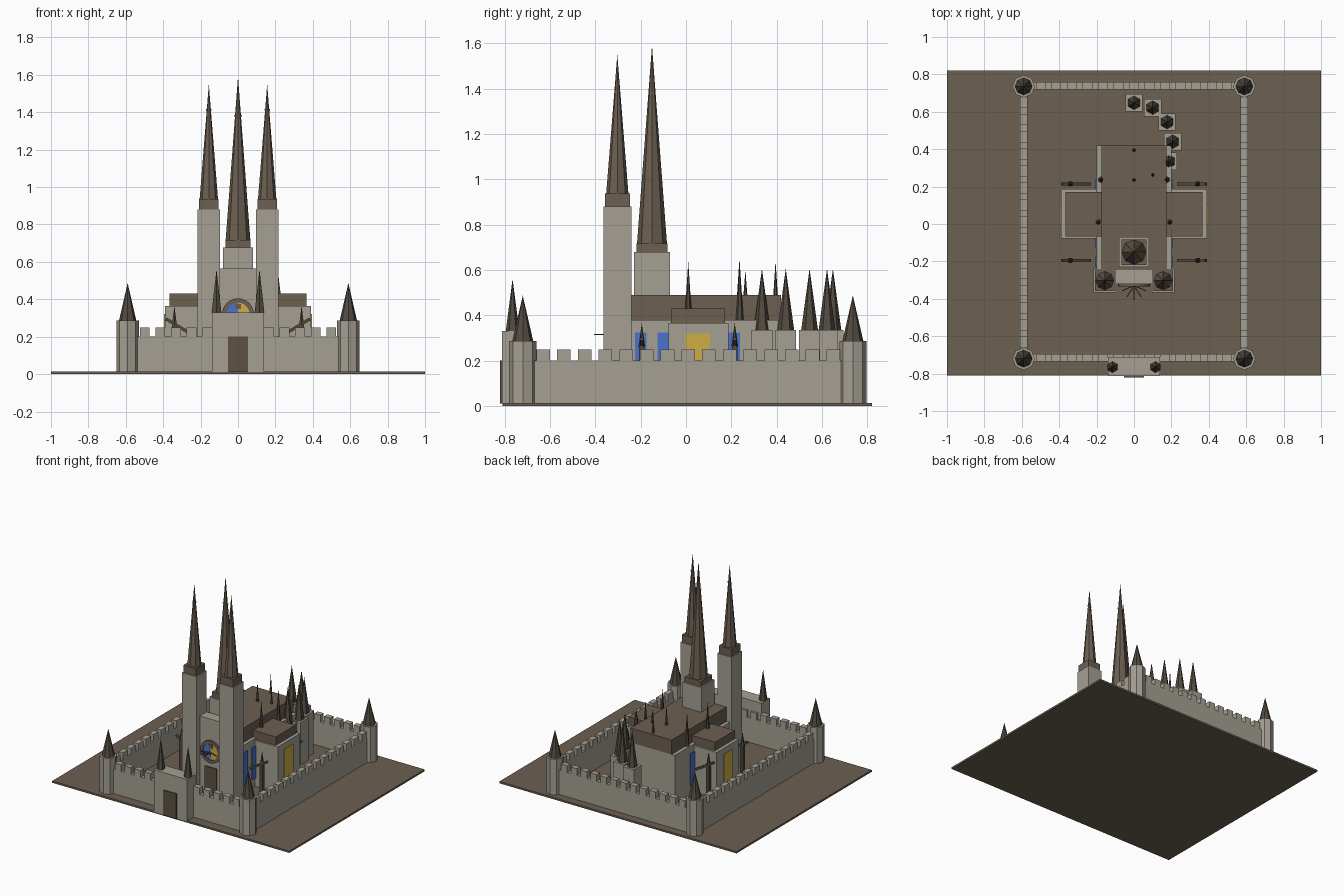
import bpy, math
from mathutils import Vector

if "Cube" in bpy.data.objects:
    bpy.data.objects.remove(bpy.data.objects["Cube"])


def material(name, rgb):
    m = bpy.data.materials.new(name)
    m.diffuse_color = (*rgb, 1)
    m.use_nodes = True
    m.node_tree.nodes["Principled BSDF"].inputs["Base Color"].default_value = m.diffuse_color
    return m


STONE = material("pale stone", (0.376, 0.352, 0.296))
ROOF = material("brown roof", (0.15, 0.115, 0.083))
SLATE = material("dark slate", (0.085, 0.07, 0.052))
WOOD = material("dark wood", (0.11, 0.085, 0.055))
BLUE = material("blue glass", (0.07, 0.17, 0.6))
GOLD = material("gold glass", (0.62, 0.42, 0.06))


def finish(name, mat):
    ob = bpy.context.object
    ob.name = name
    ob.data.materials.append(mat)
    return ob


def box(name, x0, x1, y0, y1, z0, z1, mat):
    bpy.ops.mesh.primitive_cube_add(size=1, location=((x0 + x1) / 2, (y0 + y1) / 2, (z0 + z1) / 2))
    ob = finish(name, mat)
    ob.scale = (x1 - x0, y1 - y0, z1 - z0)
    return ob


def block(name, x, y, hx, hy, z0, z1, mat):
    return box(name, x - hx, x + hx, y - hy, y + hy, z0, z1, mat)


def cone(name, x, y, z0, z1, r, sides, mat, r2=0.0):
    bpy.ops.mesh.primitive_cone_add(vertices=sides, radius1=r, radius2=r2, depth=z1 - z0,
                                    location=(x, y, (z0 + z1) / 2))
    return finish(name, mat)


def bar(name, a, b, w, mat):
    a, b = Vector(a), Vector(b)
    bpy.ops.mesh.primitive_cube_add(size=1, location=(a + b) / 2)
    ob = finish(name, mat)
    ob.scale = (w, w, (b - a).length)
    ob.rotation_euler = (b - a).to_track_quat('Z', 'Y').to_euler()
    return ob


def arc_plate(name, r0, r1, a0, a1, y0, y1, zc, mat, n=12):
    """Ring sector standing in the xz plane."""
    verts, faces = [], []
    for i in range(n + 1):
        a = a0 + (a1 - a0) * i / n
        for r, y in ((r0, y0), (r1, y0), (r1, y1), (r0, y1)):
            verts.append((r * math.cos(a), y, zc + r * math.sin(a)))
    for i in range(n):
        for k in range(4):
            p, q = i * 4 + k, i * 4 + (k + 1) % 4
            faces.append((p, q, q + 4, p + 4))
    faces += [(3, 2, 1, 0), (4 * n, 4 * n + 1, 4 * n + 2, 4 * n + 3)]
    me = bpy.data.meshes.new(name)
    me.from_pydata(verts, [], faces)
    me.materials.append(mat)
    ob = bpy.data.objects.new(name, me)
    bpy.context.collection.objects.link(ob)


# Ground slab
box("ground_slab", -1, 1, -0.81, 0.82, 0, 0.014, ROOF)

# Curtain walls with merlons
FRONT, BACK, SIDE, T = -0.715, 0.738, 0.59, 0.02
for s in (-1, 1):
    block("side_wall", s * SIDE, 0.01, T, 0.72, 0.01, 0.2, STONE)
    for i in range(15):
        block("side_merlon", s * SIDE, -0.63 + i * 0.0914, T, 0.03, 0.2, 0.25, STONE)
for y in (FRONT, BACK):
    block("cross_wall", 0, y, SIDE, T, 0.01, 0.2, STONE)
    for i in range(13):
        block("cross_merlon", (i - 6) * 0.083, y, 0.026, T, 0.2, 0.25, STONE)

# Corner towers
for x in (-SIDE, SIDE):
    for y in (-0.72, 0.736):
        cone("corner_tower", x, y, 0.01, 0.287, 0.06, 8, STONE, 0.06)
        cone("corner_tower_roof", x, y, 0.287, 0.487, 0.046, 8, SLATE)

# Gatehouse
box("gatehouse", -0.14, 0.14, -0.812, -0.71, 0.01, 0.33, STONE)
box("gate_door", -0.053, 0.053, -0.82, -0.81, 0.01, 0.2, WOOD)
for s in (-1, 1):
    cone("gate_spire", s * 0.115, -0.765, 0.33, 0.56, 0.03, 6, SLATE)

# Nave and transept
box("nave", -0.2, 0.2, -0.25, 0.42, 0.01, 0.38, STONE)
box("nave_roof", -0.173, 0.173, -0.24, 0.42, 0.38, 0.49, ROOF)
box("transept", -0.39, 0.39, -0.078, 0.188, 0.01, 0.365, STONE)
box("transept_roof", -0.365, 0.365, -0.066, 0.172, 0.365, 0.43, ROOF)

# Crossing tower
block("central_tower", 0, -0.15, 0.08, 0.08, 0.2, 0.678, STONE)
block("central_cap", 0, -0.15, 0.068, 0.068, 0.678, 0.717, ROOF)
cone("central_spire", 0, -0.15, 0.717, 1.59, 0.066, 8, ROOF)
block("central_spire_cross", 0, -0.15, 0.022, 0.004, 1.378, 1.386, GOLD)

# West towers
for s in (-1, 1):
    x, y = s * 0.156, -0.303
    block("west_tower", x, y, 0.06, 0.062, 0.01, 0.88, STONE)
    block("west_tower_cap", x, y, 0.053, 0.055, 0.88, 0.937, ROOF)
    cone("west_spire", x, y, 0.937, 1.55, 0.049, 8, ROOF)
    block("west_spire_cross", x, y, 0.015, 0.003, 1.41, 1.418, SLATE)

# Facade with portal and rose window
box("facade", -0.1, 0.1, -0.322, -0.24, 0.01, 0.565, STONE)
box("portal_door", -0.05, 0.05, -0.33, -0.32, 0.01, 0.2, WOOD)
ZR = 0.32
arc_plate("rose_frame", 0.062, 0.085, 0, 2 * math.pi, -0.335, -0.32, ZR, ROOF, 24)
arc_plate("rose_blue", 0.012, 0.062, math.pi / 2, 1.5 * math.pi, -0.329, -0.32, ZR, BLUE)
arc_plate("rose_gold", 0.012, 0.062, -math.pi / 2, math.pi / 2, -0.329, -0.32, ZR, GOLD)
block("rose_keystone", 0, -0.33, 0.015, 0.006, ZR + 0.028, ZR + 0.055, ROOF)
for i in range(5):
    a = math.pi * (1.12 + 0.19 * i)
    bar("rose_spoke", (0, -0.33, 0.315),
        (0.07 * math.cos(a), -0.33 + 0.075 * math.sin(a), 0.315), 0.005, SLATE)

# Side windows, piers and flying buttresses
for s in (-1, 1):
    box("transept_window", *sorted((s * 0.389, s * 0.396)), -0.003, 0.105, 0.08, 0.32, GOLD)
    for y in (-0.2, -0.1, 0.212):
        box("nave_window", *sorted((s * 0.199, s * 0.206)), y - 0.026, y + 0.026, 0.08, 0.325, BLUE)
    for y in (-0.195, 0.215):
        block("buttress_pier", s * 0.34, y, 0.012, 0.012, 0.01, 0.26, SLATE)
        cone("buttress_pinnacle", s * 0.34, y, 0.26, 0.365, 0.015, 6, SLATE)
        bar("flying_buttress", (s * 0.385, y, 0.295), (s * 0.235, y, 0.205), 0.016, SLATE)

# Ring of small chapels
for x, y in ((0, 0.648), (0.1, 0.622), (0.177, 0.545), (0.207, 0.44), (0.185, 0.335)):
    block("chapel", x, y, 0.046, 0.046, 0.01, 0.335, STONE)
    cone("chapel_spire", x, y, 0.335, 0.605, 0.037, 6, SLATE)

# Roof pinnacles
for x, y, z in ((0, 0.395, 0.64), (0, 0.235, 0.64), (0.1, 0.262, 0.6), (-0.175, 0.237, 0.635),
                (0.175, 0.237, 0.635), (-0.19, 0.01, 0.635), (0.19, 0.01, 0.635)):
    cone("roof_pinnacle", x, y, 0.38, z, 0.017, 6, SLATE)
